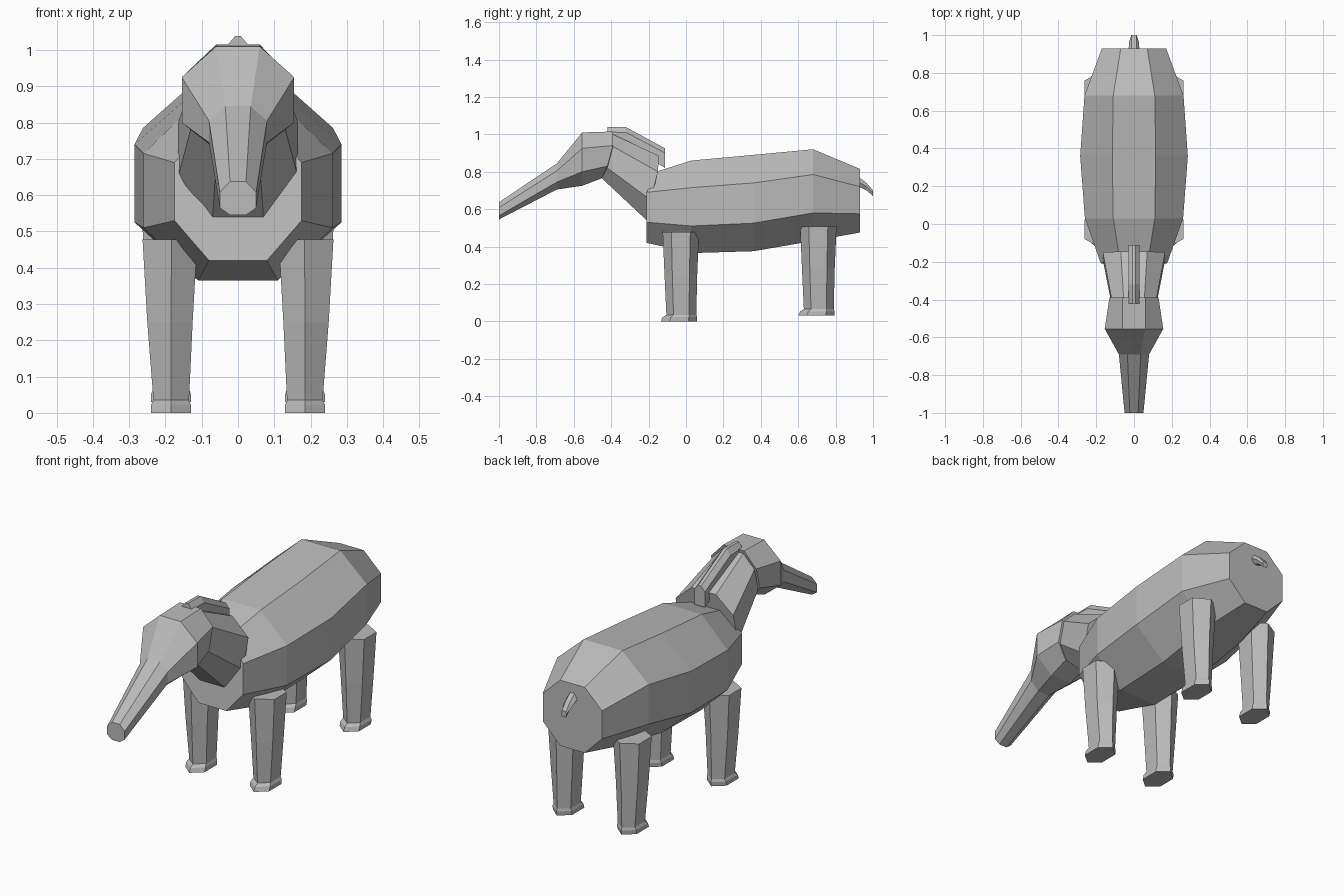
import bpy, bmesh

cube = bpy.data.objects.get("Cube")
if cube:
    bpy.data.objects.remove(cube, do_unlink=True)

# one plain grey hide colour
GREY = (0.5, 0.5, 0.5, 1)
hide = bpy.data.materials.new("grey_hide")
hide.use_nodes = True
hide.diffuse_color = GREY
hide.node_tree.nodes["Principled BSDF"].inputs["Base Color"].default_value = GREY


def loft(name, rings):
    """Skin a list of equally sized point loops and cap both ends."""
    bm = bmesh.new()
    loops = [[bm.verts.new(p) for p in ring] for ring in rings]
    n = len(loops[0])
    for a, b in zip(loops, loops[1:]):
        for i in range(n):
            j = (i + 1) % n
            bm.faces.new((a[i], a[j], b[j], b[i]))
    bm.faces.new(loops[0])
    bm.faces.new(loops[-1])
    bmesh.ops.recalc_face_normals(bm, faces=bm.faces)
    mesh = bpy.data.meshes.new(name)
    bm.to_mesh(mesh)
    bm.free()
    mesh.materials.append(hide)
    obj = bpy.data.objects.new(name, mesh)
    bpy.context.collection.objects.link(obj)
    return obj


def ring(half):
    """Mirror a right-hand half section (x, y, z), top to bottom."""
    return half + [(-x, y, z) for x, y, z in reversed(half)]


def octagon(ys, flat, side, zs):
    """Eight-sided section; ys and zs run from top to bottom."""
    return ring(list(zip((flat, side, side, flat), ys, zs)))


def upright(y, flat, side, *zs):
    return octagon((y,) * 4, flat, side, zs)


# barrel body
loft("body", [
    octagon((-.16, -.21, -.21, -.21), .08, .175, (.80, .69, .53, .42)),
    upright(.03, .11, .26, .86, .715, .51, .365),
    upright(.36, .115, .285, .89, .74, .525, .375),
    upright(.68, .11, .262, .92, .785, .58, .43),
    upright(.93, .07, .17, .815, .72, .575, .475),
])

# head running into the long trunk
neck_joint = octagon((-.39, -.39, -.42, -.45), .06, .13, (1.015, .94, .83, .765))
loft("head_and_trunk", [
    upright(-1, .022, .05, .637, .608, .565, .545),
    upright(-.69, .035, .08, .845, .805, .745, .705),
    upright(-.555, .06, .155, 1.01, .925, .80, .725),
    neck_joint,
])

# neck widening back into the shoulders
loft("neck", [
    octagon((-.39, -.39, -.42, -.45), .055, .12, (1.0, .935, .82, .765)),
    octagon((-.145, -.15, -.19, -.21), .07, .165, (.885, .80, .65, .54)),
])

# ridged crest along the back of the neck
loft("neck_crest", [
    ring([(.008, y, top), (.03, y, shoulder), (.03, y, base)])
    for y, top, shoulder, base in
    ((-.42, 1.038, 1.012, .97), (-.32, 1.038, 1.01, .95), (-.112, .925, .90, .82))
])

# short tail
loft("tail", [
    ring([(.012, y, top), (.012 + w, y, (top + low) / 2), (.012, y, low)])
    for y, w, top, low in ((.90, .018, .79, .73), (.965, .014, .74, .70), (1, .002, .70, .67))
])


def hexagon(cx, x_in, x_out, front, back, z):
    """Six-sided section with points at front and back."""
    d = (back - front) * .24
    return [(cx, front, z), (x_out, front + d, z), (x_out, back - d, z),
            (cx, back, z), (x_in, back - d, z), (x_in, front + d, z)]


# four legs with slightly flared feet
for pair, dy, dz in (("front", 0, 0), ("rear", .735, .03)):
    for side, s in (("left", 1), ("right", -1)):
        sections = [
            (.185, .13, .24, -.135, .058, 0),
            (.185, .13, .24, -.125, .06, .022),
            (.185, .135, .233, -.105, .055, .035),
            (.185, .125, .25, -.115, .06, .25),
            (.183, .112, .263, -.125, .07, .478),
        ]
        loft(f"{pair}_{side}_leg", [
            [(s * x, y + dy, z + dz) for x, y, z in hexagon(*sec)] for sec in sections])
